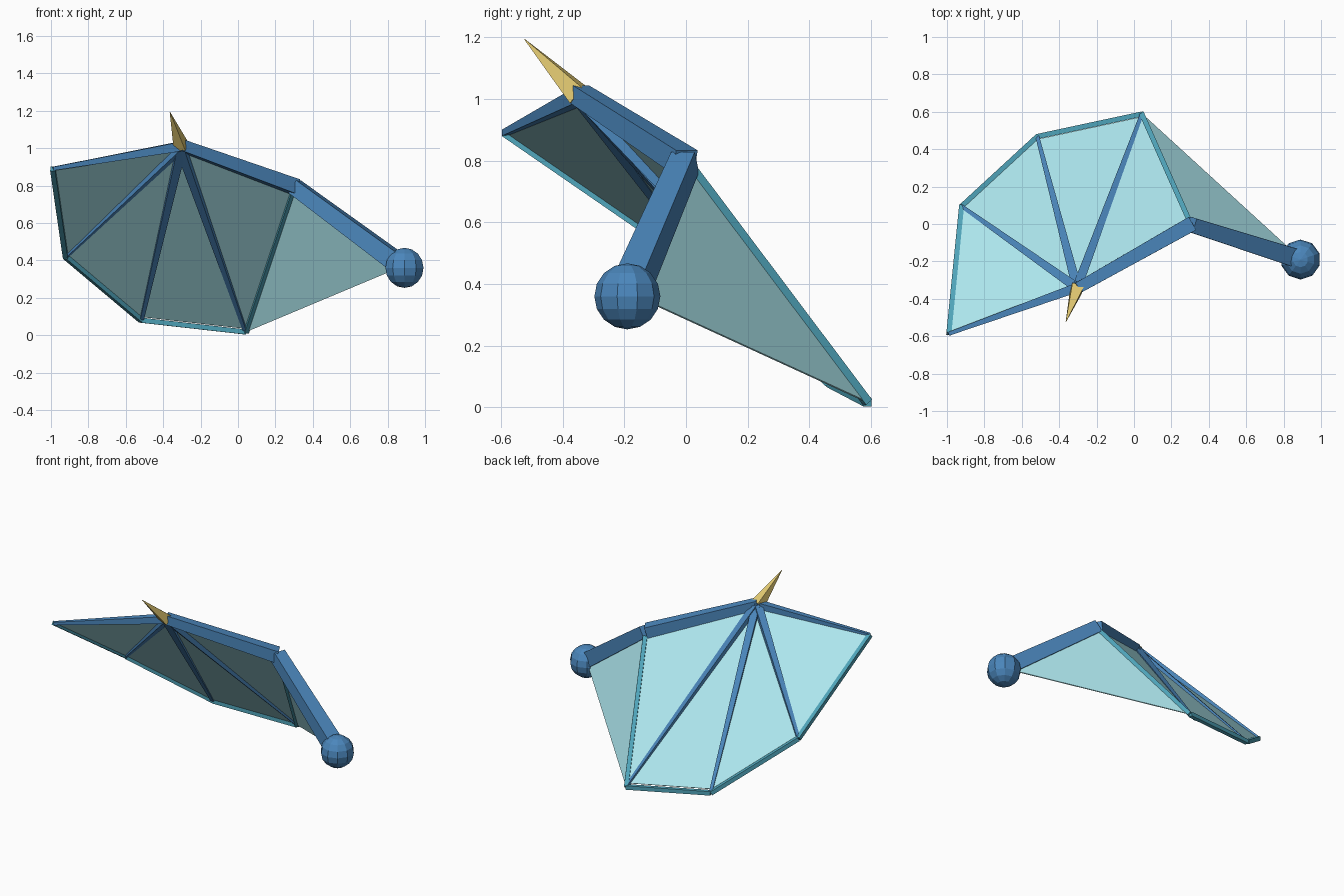
import bpy, bmesh, math
from mathutils import Vector, Matrix

if "Cube" in bpy.data.objects:
    bpy.data.objects.remove(bpy.data.objects["Cube"])


def material(name, color):
    m = bpy.data.materials.new(name)
    m.diffuse_color = color
    m.use_nodes = True
    m.node_tree.nodes["Principled BSDF"].inputs["Base Color"].default_value = m.diffuse_color
    return m


BONE = material("bone_blue", (0.07, 0.24, 0.50, 1))
EDGE = material("edge_teal", (0.08, 0.38, 0.50, 1))
SKIN = material("membrane_cyan", (0.42, 0.80, 0.86, 0.85))
CLAW = material("claw_yellow", (0.78, 0.60, 0.17, 1))


def finish(bm, name, mat):
    bmesh.ops.recalc_face_normals(bm, faces=bm.faces)
    me = bpy.data.meshes.new(name)
    bm.to_mesh(me)
    bm.free()
    me.materials.append(mat)
    ob = bpy.data.objects.new(name, me)
    bpy.context.collection.objects.link(ob)
    return ob


def bar(name, a, b, w1, w2, mat):
    """Square tapered bar from a to b with end widths w1 and w2."""
    d = b - a
    bm = bmesh.new()
    bmesh.ops.create_cone(bm, cap_ends=True, segments=4, depth=d.length,
                          radius1=w1 / math.sqrt(2), radius2=w2 / math.sqrt(2),
                          matrix=Matrix.Rotation(math.pi / 4, 4, 'Z'))
    rot = d.to_track_quat('Z', 'Y').to_matrix().to_4x4()
    bm.transform(Matrix.Translation((a + b) / 2) @ rot)
    return finish(bm, name, mat)


def panel(name, points):
    """Thin triangular membrane."""
    bm = bmesh.new()
    bm.faces.new([bm.verts.new(p) for p in points])
    ob = finish(bm, name, SKIN)
    s = ob.modifiers.new("thickness", 'SOLIDIFY')
    s.thickness = 0.006
    s.offset = 0


shoulder = Vector((0.89, -0.19, 0.36))
elbow = Vector((0.302, -0.003, 0.795))
wrist = Vector((-0.305, -0.345, 1.015))
tips = [Vector(p) for p in ((-0.99, -0.587, 0.89), (-0.922, 0.095, 0.42),
                            (-0.517, 0.468, 0.08), (0.042, 0.588, 0.017))]

# Shoulder ball
bm = bmesh.new()
bmesh.ops.create_uvsphere(bm, u_segments=10, v_segments=8, radius=0.107)
bm.transform(Matrix.Translation(shoulder))
finish(bm, "shoulder_joint", BONE)

# Arm bones
bar("upper_arm", shoulder, elbow, 0.10, 0.08, BONE)
bar("forearm", elbow, wrist, 0.08, 0.06, BONE)

# Finger bones fanning from the wrist
knuckle = wrist + Vector((0, 0.005, -0.005))
for i, t in enumerate(tips):
    bar(f"finger_{i + 1}", knuckle, t, 0.05, 0.02, BONE)

# Trailing edge, ending at the elbow
inner = elbow + Vector((-0.008, 0.025, -0.025))
chain = tips + [inner]
for i, (a, b) in enumerate(zip(chain, chain[1:])):
    bar(f"edge_{i + 1}", a, b, 0.027, 0.027, EDGE)

# Membranes between fingers, set slightly inside the edge bars
apex = wrist + Vector((0, 0.01, -0.01))
inset = [apex.lerp(p, 0.98) for p in chain]
for i, (a, b) in enumerate(zip(inset, inset[1:])):
    panel(f"membrane_{i + 1}", (apex, a, b))
panel("inner_membrane", (inner, tips[3], shoulder + Vector((-0.03, 0.03, 0))))

# Thumb claw
bar("claw", Vector((-0.305, -0.345, 1.01)), Vector((-0.364, -0.523, 1.193)),
    0.065, 0.002, CLAW)
